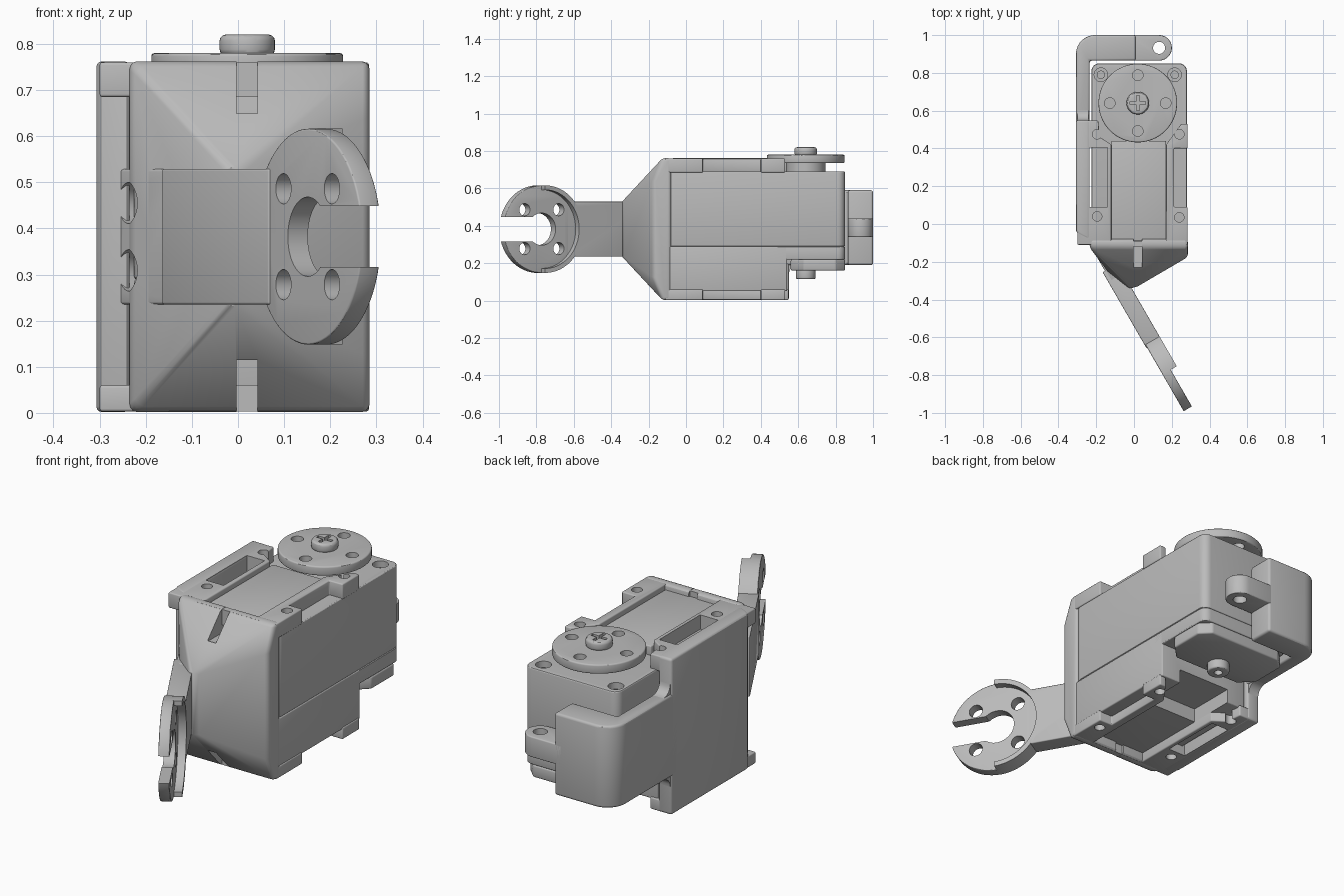
import bpy, bmesh, math
from mathutils import Matrix, Vector

if "Cube" in bpy.data.objects:
    bpy.data.objects.remove(bpy.data.objects["Cube"])

grey = bpy.data.materials.new("plain grey")
grey.use_nodes = True
grey.diffuse_color = (0.5, 0.5, 0.5, 1)
grey.node_tree.nodes["Principled BSDF"].inputs["Base Color"].default_value = (0.5, 0.5, 0.5, 1)


def activate(ob):
    bpy.ops.object.select_all(action='DESELECT')
    ob.select_set(True)
    bpy.context.view_layer.objects.active = ob


def finish(name, bm, bevel=0.0):
    bmesh.ops.recalc_face_normals(bm, faces=bm.faces)
    mesh = bpy.data.meshes.new(name)
    bm.to_mesh(mesh)
    bm.free()
    ob = bpy.data.objects.new(name, mesh)
    bpy.context.collection.objects.link(ob)
    mesh.materials.append(grey)
    activate(ob)
    if bevel:
        mod = ob.modifiers.new("bevel", 'BEVEL')
        mod.width, mod.segments = bevel, 3
        mod.limit_method, mod.angle_limit = 'ANGLE', math.radians(35)
        bpy.ops.object.modifier_apply(modifier="bevel")
    bpy.ops.object.shade_smooth_by_angle(angle=math.radians(30))
    return ob


def prism(name, pts, lo, hi, bevel=0.0, frame=Matrix()):
    """Extrude a flat outline from lo to hi."""
    bm = bmesh.new()
    face = bm.faces.new([bm.verts.new((x, y, lo)) for x, y in pts])
    top = bmesh.ops.extrude_face_region(bm, geom=[face])["geom"]
    bmesh.ops.translate(bm, vec=(0, 0, hi - lo),
                        verts=[v for v in top if isinstance(v, bmesh.types.BMVert)])
    bmesh.ops.transform(bm, matrix=frame, verts=bm.verts)
    return finish(name, bm, bevel)


def rect(x0, x1, y0, y1):
    return [(x0, y0), (x1, y0), (x1, y1), (x0, y1)]


def arc(x, y, r, a0=0, a1=360, n=48):
    steps = n if a1 - a0 == 360 else n + 1
    angles = [math.radians(a0 + (a1 - a0) * i / n) for i in range(steps)]
    return [(x + r * math.cos(a), y + r * math.sin(a)) for a in angles]


def rounded(x0, x1, y0, y1, r):
    return (arc(x1 - r, y1 - r, r, 0, 90, 6) + arc(x0 + r, y1 - r, r, 90, 180, 6)
            + arc(x0 + r, y0 + r, r, 180, 270, 6) + arc(x1 - r, y0 + r, r, 270, 360, 6))


def cut(ob, pts, lo, hi, frame=Matrix()):
    cutter = prism("cutter", pts, lo, hi, 0, frame)
    cutter.hide_render = True
    activate(ob)
    mod = ob.modifiers.new("cut", 'BOOLEAN')
    mod.operation, mod.object, mod.solver = 'DIFFERENCE', cutter, 'EXACT'
    bpy.ops.object.modifier_apply(modifier="cut")
    bpy.data.objects.remove(cutter)
    activate(ob)
    bpy.ops.object.shade_smooth_by_angle(angle=math.radians(30))


L, R = -0.225, 0.28          # servo sides
AX, AY = 0.02, 0.64          # output axis

# Servo case
upper = prism("servo_upper_case", rounded(L, R, -0.1, 0.85, 0.04), 0.29, 0.69, 0.006)
for x in (-0.175, 0.215):
    cut(upper, arc(x, 0.79, 0.036, n=24), 0.65, 0.8)
    prism("case_screw", arc(x, 0.79, 0.022, n=24), 0.64, 0.665)
lower = prism("servo_lower_case", rect(L, R, -0.1, 0.54), 0.05, 0.29, 0.006)
cut(lower, rect(-0.12, 0.17, 0.3, 0.6), 0.0, 0.12)
prism("servo_rear_case", rounded(L, R, 0.45, 0.85, 0.04), 0.22, 0.29, 0.006)
prism("servo_bottom_plate", [(-0.16, 0.56), (0.21, 0.56), (R, 0.63), (R, 0.8), (0.23, 0.85),
                             (-0.17, 0.85), (L, 0.8), (L, 0.63)], 0.16, 0.22, 0.008)
pivot = prism("bottom_pivot", arc(AX, AY, 0.052, n=32), 0.115, 0.17, 0.008)
cut(pivot, arc(AX, AY, 0.02, n=20), 0.1, 0.14)
prism("servo_top_panel", rect(-0.12, 0.17, -0.09, 0.44), 0.68, 0.735, 0.005)

# Output disc and screw
prism("output_shaft", arc(AX, AY, 0.105), 0.68, 0.74)
disc = prism("output_disc", arc(AX, AY, 0.208, n=64), 0.735, 0.78, 0.007)
for x, y in arc(AX, AY, 0.148, n=4):
    cut(disc, arc(x, y, 0.028, n=24), 0.7, 0.8)
screw = prism("disc_screw", arc(AX, AY, 0.06, n=40), 0.775, 0.82, 0.013)
cut(screw, rect(AX - 0.04, AX + 0.04, AY - 0.008, AY + 0.008), 0.795, 0.85)
cut(screw, rect(AX - 0.008, AX + 0.008, AY - 0.04, AY + 0.04), 0.795, 0.85)

# Tapered front shell joining the case to the arm
bm = bmesh.new()
half = [(-0.235, -0.08, 0.38), (0.285, -0.08, 0.38), (-0.235, -0.125, 0.38), (0.285, -0.125, 0.38),
        (0.285, -0.175, 0.26), (-0.14, -0.25, 0.147), (-0.02, -0.345, 0.147), (0.02, -0.33, 0.147)]
for x, y, h in half:
    for side in (-1, 1):
        bm.verts.new((x, y, 0.382 + side * h))
bmesh.ops.convex_hull(bm, input=bm.verts)
bmesh.ops.dissolve_limit(bm, angle_limit=0.02, verts=bm.verts, edges=bm.edges)
shell = finish("front_shell", bm, 0.016)
for lo, hi in ((0.645, 0.8), (-0.1, 0.118)):
    cut(shell, rect(-0.003, 0.042, -0.23, -0.05), lo, hi)

# Side wall and rear hook on the right
prism("side_wall", [(-0.307, 0.55), (-0.307, -0.035), (-0.295, -0.055), (-0.235, -0.085),
                    (-0.235, 0.55)], 0.002, 0.762, 0.012)
prism("rear_wrap", arc(-0.207, 0.9, 0.1, 90, 180, 10)
      + [(-0.307, 0.5), (-0.235, 0.5), (-0.235, 0.865), (0.01, 0.865), (0.01, 1.0)],
      0.19, 0.59, 0.012)
lug = prism("rear_lug", [(-0.03, 0.865)] + arc(0.133, 0.9325, 0.0675, -90, 90, 20)
            + [(-0.03, 1.0)], 0.34, 0.44, 0.006)
cut(lug, arc(0.133, 0.9325, 0.032, n=28), 0.3, 0.5)

# Corner fillets where the wall steps down to the wrap
for z0, out in ((0.59, 1), (0.19, -1)):
    pts = [(0.54, z0)] + [(y, z0 + out * (z - 0.59))
                          for y, z in arc(0.6, 0.64, 0.05, 180, 270, 6)]
    to_side = Matrix(((0, 0, 1, 0), (1, 0, 0, 0), (0, 1, 0, 0), (0, 0, 0, 1)))
    prism("wall_fillet", pts, -0.3, -0.242, 0, to_side)

# Clamping flanges above and below the case
left = [(-0.3, -0.11), (-0.12, -0.11), (-0.12, 0.42), (-0.18, 0.46), (-0.19, 0.548), (-0.3, 0.548)]
right = [(0.17, -0.11), (0.284, -0.11), (0.284, 0.09), (0.212, 0.09), (0.212, 0.4),
         (0.284, 0.4), (0.284, 0.53), (0.25, 0.53), (0.17, 0.42)]
for label, lo, hi in (("top", 0.685, 0.76), ("bottom", 0.003, 0.06)):
    flange = prism(label + "_right_flange", left, lo, hi, 0.006)
    cut(flange, rect(-0.236, -0.14, 0.09, 0.405), lo - 0.1, hi + 0.1)
    other = prism(label + "_left_flange", right, lo, hi, 0.006)
    for ob, x, ys in ((flange, -0.195, (0.04, 0.475)), (other, 0.24, (0.035, 0.475))):
        for y in ys:
            cut(ob, arc(x, y, 0.025, n=24), lo - 0.1, hi + 0.1)
    prism(label + "_front_bar", rect(-0.15, 0.2, -0.12, -0.09), lo, hi)

# Angled arm: local x runs along the arm, z through its thickness
d, n = Vector((0.5, -0.866, 0)), Vector((0.866, 0.5, 0))
arm_frame = Matrix(((d.x, 0, n.x, -0.28), (d.y, 0, n.y, -0.05), (0, -1, 0, 0.382), (0, 0, 0, 1)))
C, RO = 0.862, 0.234         # ring centre along the arm, outer radius

gusset = prism("arm_gusset", rect(-0.03, 0.3, -0.147, 0.147), 0.01, 0.07, 0.006, arm_frame)
for v in (-0.073, 0.073):
    for ob in (gusset, shell):
        cut(ob, arc(0.07, v, 0.045, n=32), -0.05, 0.1, arm_frame)
arm = prism("arm", rect(0.235, 0.7, -0.147, 0.147), -0.004, 0.087, 0.005, arm_frame)
cut(arm, arc(C, 0, 0.21, n=64), 0.05, 0.2, arm_frame)
ring = prism("clamp_ring", arc(C, 0, RO, n=72), 0, 0.05, 0.004, arm_frame)
cut(ring, arc(C, 0, 0.086), -0.1, 0.2, arm_frame)
cut(ring, rounded(C, C + 0.4, -0.066, 0.066, 0.01), -0.1, 0.2, arm_frame)
for u in (-0.105, 0.105):
    for v in (-0.104, 0.104):
        cut(ring, arc(C + u, v, 0.033, n=28), -0.1, 0.2, arm_frame)
prism("ring_rim", arc(C, 0, RO, 90, 270) + arc(C, 0, 0.21, 90, 270)[::-1],
      0.002, 0.087, 0, arm_frame)
